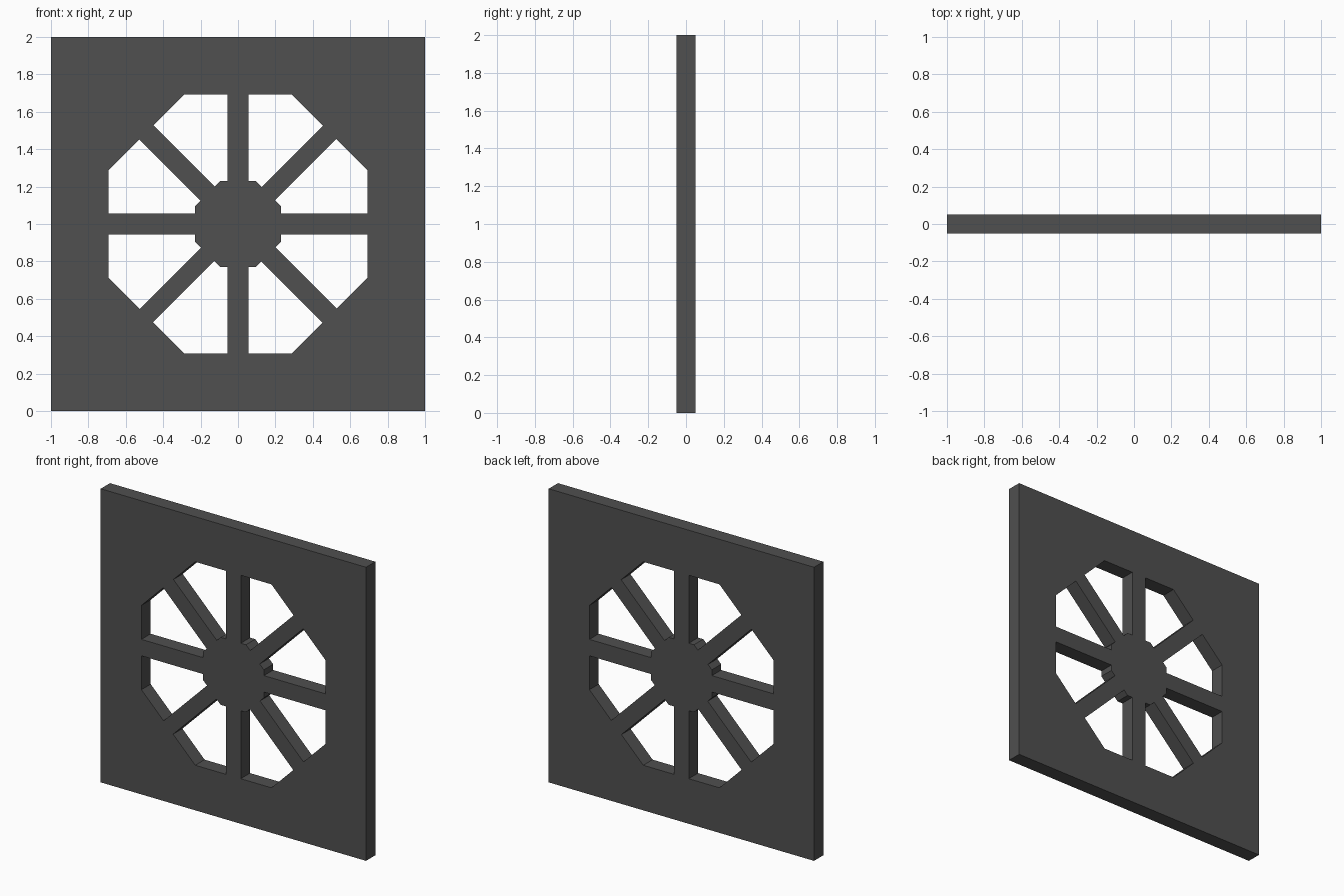
import bpy
from math import cos, sin, pi

if "Cube" in bpy.data.objects:
    bpy.data.objects.remove(bpy.data.objects["Cube"])

OUTER, HUB = 0.693, 0.23            # apothems of the octagonal opening and hub
HALF_WIDTHS = [0.056, 0.051, 0.056, 0.054]   # spoke half widths, repeating by direction
STEP = pi / 4


def on_side(k, apothem, offset):
    """Point on octagon side k, shifted sideways from the spoke axis."""
    c, s = cos(k * STEP), sin(k * STEP)
    return apothem * c - offset * s, apothem * s + offset * c


def corner(k, apothem):
    """Octagon corner between sides k and k + 1."""
    r, a = apothem / cos(STEP / 2), (k + 0.5) * STEP
    return r * cos(a), r * sin(a)


def add_outline(curve, points):
    spline = curve.splines.new('POLY')
    spline.points.add(len(points) - 1)
    for p, (x, y) in zip(spline.points, points):
        p.co = (x, y, 0, 1)
    spline.use_cyclic_u = True
    spline.use_smooth = False


# Square panel outline, extruded to both sides
curve = bpy.data.curves.new("spoked_panel", 'CURVE')
curve.dimensions = '2D'
curve.fill_mode = 'BOTH'
curve.extrude = 0.05
add_outline(curve, [(-1, -1), (1, -1), (1, 1), (-1, 1)])

# Eight openings that leave the hub and spokes standing
for k in range(8):
    a, b = HALF_WIDTHS[k % 4], HALF_WIDTHS[(k + 1) % 4]
    add_outline(curve, [
        on_side(k, OUTER, a), corner(k, OUTER), on_side(k + 1, OUTER, -b),
        on_side(k + 1, HUB, -b), corner(k, HUB), on_side(k, HUB, a)])

# Stand the panel upright and make it a mesh
panel = bpy.data.objects.new("spoked_panel", curve)
bpy.context.collection.objects.link(panel)
panel.rotation_euler = (pi / 2, 0, 0)
panel.location = (0, 0, 1)
bpy.context.view_layer.objects.active = panel
panel.select_set(True)
bpy.ops.object.convert(target='MESH')

# Weld faces and walls together
panel = bpy.context.object
bpy.ops.object.mode_set(mode='EDIT')
bpy.ops.mesh.select_all(action='SELECT')
bpy.ops.mesh.remove_doubles(threshold=0.0001)
bpy.ops.mesh.normals_make_consistent(inside=False)
bpy.ops.object.mode_set(mode='OBJECT')
bpy.ops.object.shade_flat()

# Dark grey finish
mat = bpy.data.materials.new("dark_grey")
mat.diffuse_color = (0.08, 0.08, 0.08, 1)
mat.use_nodes = True
mat.node_tree.nodes["Principled BSDF"].inputs["Base Color"].default_value = mat.diffuse_color
panel.data.materials.clear()
panel.data.materials.append(mat)
